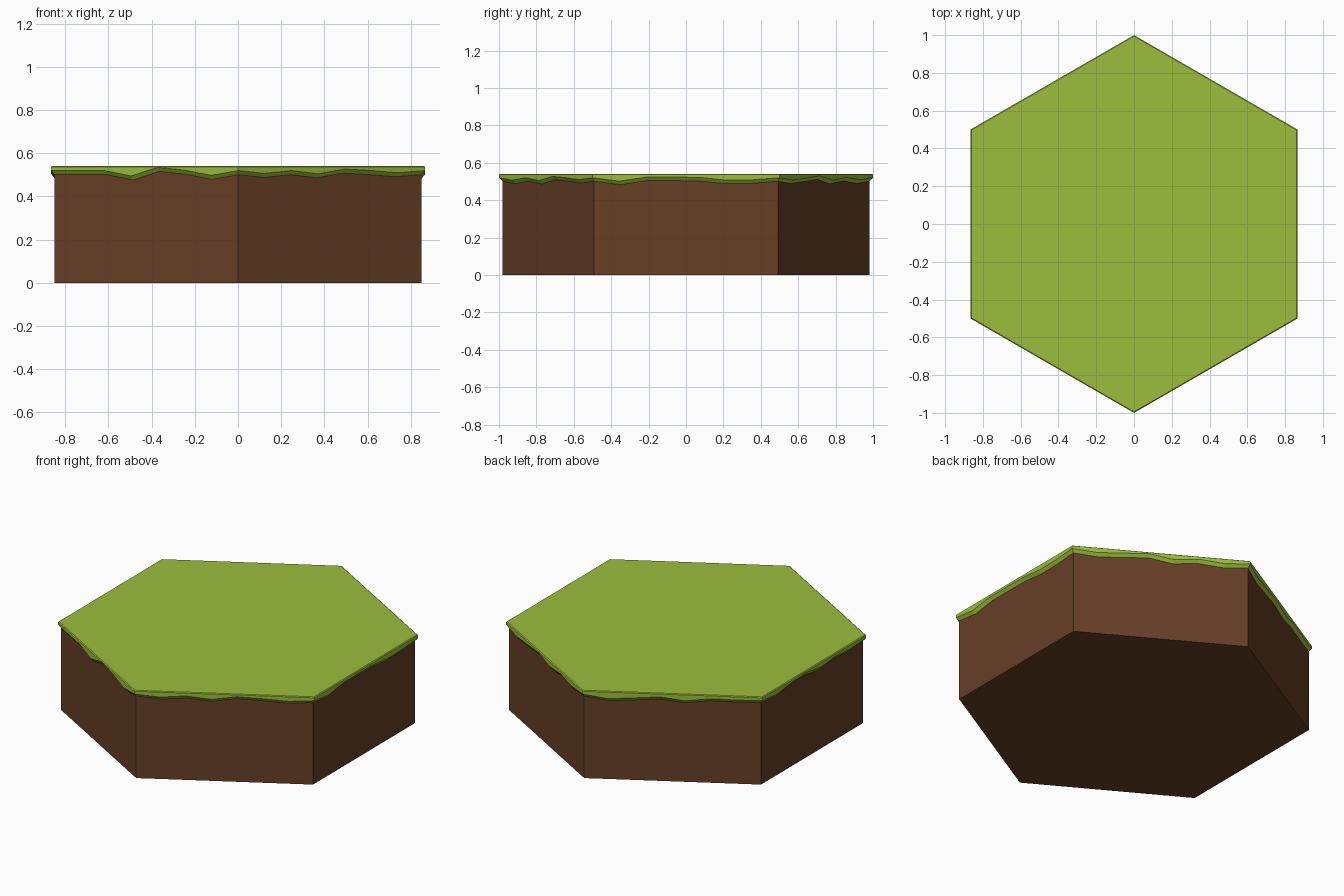
import bpy, bmesh, math
from mathutils import Vector

if "Cube" in bpy.data.objects:
    bpy.data.objects.remove(bpy.data.objects["Cube"])


def material(name, rgb):
    m = bpy.data.materials.new(name)
    lin = [((c / 255 + 0.055) / 1.055) ** 2.4 for c in rgb]
    m.diffuse_color = (*lin, 1)
    m.use_nodes = True
    m.node_tree.nodes["Principled BSDF"].inputs["Base Color"].default_value = m.diffuse_color
    return m


def finish(bm, name, mat):
    bmesh.ops.recalc_face_normals(bm, faces=bm.faces)
    mesh = bpy.data.meshes.new(name)
    bm.to_mesh(mesh)
    bm.free()
    mesh.materials.append(mat)
    ob = bpy.data.objects.new(name, mesh)
    bpy.context.collection.objects.link(ob)


def corner(i, r, z=0):
    a = math.radians(-30 + 60 * i)
    return Vector((r * math.cos(a), r * math.sin(a), z))


grass_mat = material("grass green", (156, 190, 60))
dirt_mat = material("earth brown", (103, 63, 38))

# Earth block: hexagonal prism with points towards the front and back
bm = bmesh.new()
base = bm.faces.new([bm.verts.new(corner(i, 0.982)) for i in range(6)])
ext = bmesh.ops.extrude_face_region(bm, geom=[base], use_keep_orig=True)
for v in ext["geom"]:
    if isinstance(v, bmesh.types.BMVert):
        v.co.z = 0.525
finish(bm, "earth_block", dirt_mat)

# Grass cap: drop of the ragged lower edge (hundredths) per side,
# starting with the right side and going counter-clockwise
N = 7
ragged = [
    [0, -1.8, 0.3, 0.3, 0.2, -1.3, -1.1],
    [0, -1.2, -0.2, 1.0, -1.4, 0.2, -1.1],
    [0, -2.2, -1.2, 0, -1.8, 0, -0.2],
    [0, -1.5, 0.3, 0.8, -1.2, 0.2, -0.8],
    [0, 0, 0, -2.5, 1.5, 0.2, -2.2],
    [0, -1.3, 0, -1.5, 0.7, 0, -1.0],
]
bm = bmesh.new()
# rings: top, small top bevel, ragged outer edge, lip tucked back on to the earth
rings = [[], [], [], []]
for s in range(6):
    for k in range(N):
        low = 0.50 + ragged[s][k] / 100
        for ring, r, z in zip(rings, (0.994, 1.0, 1.0, 0.981),
                              (0.541, 0.537, min(low + 0.02, 0.535), low)):
            p = corner(s, r).lerp(corner(s + 1, r), k / N)
            ring.append(bm.verts.new((p.x, p.y, z)))
bm.faces.new(rings[0])
for a, b in zip(rings, rings[1:]):
    for i in range(len(a)):
        j = (i + 1) % len(a)
        bm.faces.new((a[i], b[i], b[j], a[j]))
finish(bm, "grass_cap", grass_mat)
